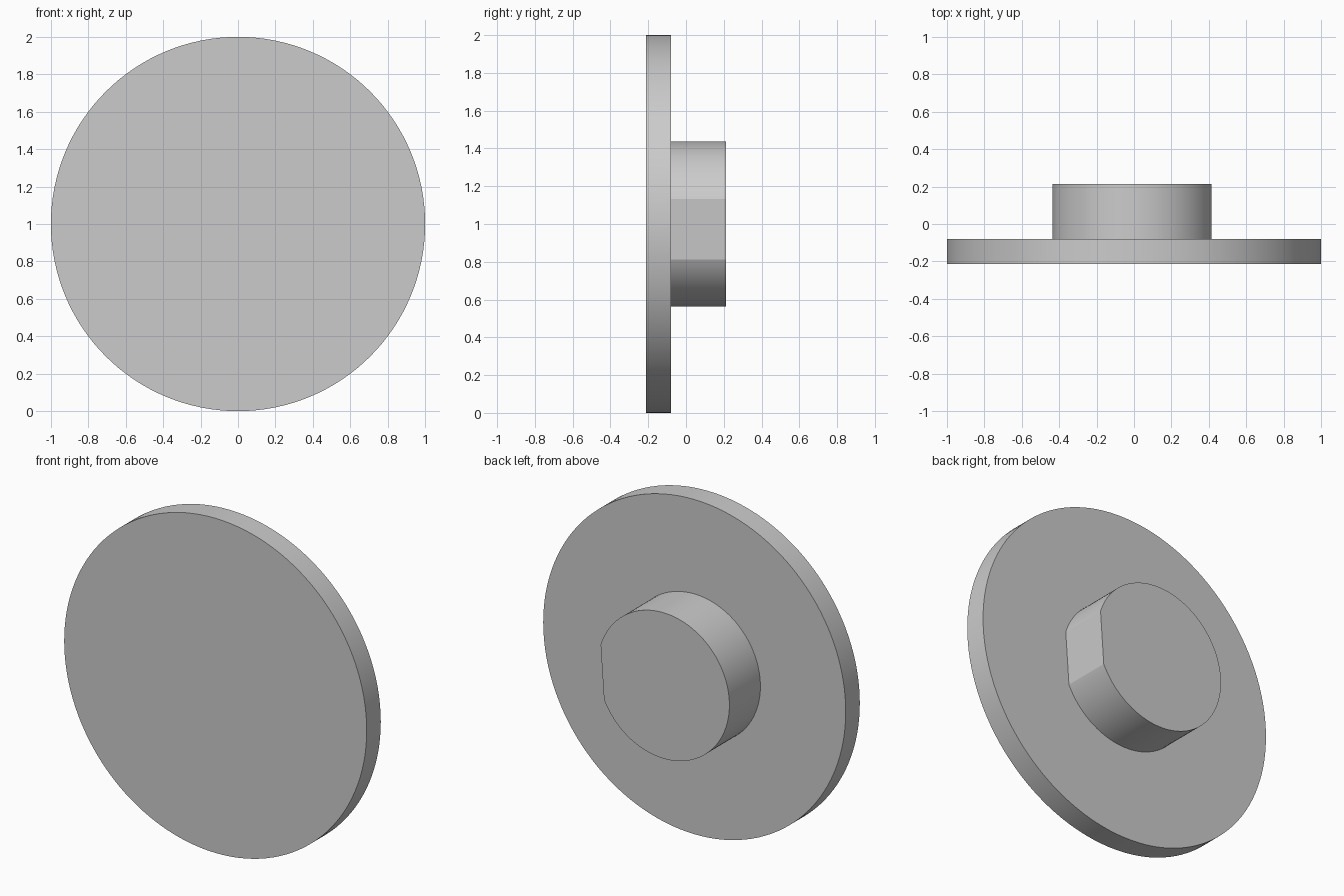
import bpy, bmesh, math
from mathutils import Matrix, Vector

cube = bpy.data.objects.get("Cube")
if cube:
    bpy.data.objects.remove(cube, do_unlink=True)

# Plain grey material
grey = bpy.data.materials.new("plain_grey")
grey.use_nodes = True
colour = (0.6, 0.6, 0.6, 1)
grey.diffuse_color = colour
grey.node_tree.nodes["Principled BSDF"].inputs["Base Color"].default_value = colour


def disc(name, radius, y0, y1, segments, flat=None):
    """Cylinder along y; flat = (direction, distance) slices off one side."""
    bm = bmesh.new()
    bmesh.ops.create_cone(bm, cap_ends=True, segments=segments,
                          radius1=radius, radius2=radius, depth=y1 - y0)
    bmesh.ops.transform(bm, verts=bm.verts, matrix=Matrix.Translation(
        (0, (y0 + y1) / 2, 1)) @ Matrix.Rotation(math.pi / 2, 4, "X"))
    if flat:
        normal = Vector((math.cos(flat[0]), 0, math.sin(flat[0])))
        cut = bmesh.ops.bisect_plane(
            bm, geom=bm.verts[:] + bm.edges[:] + bm.faces[:],
            plane_co=Vector((0, 0, 1)) + normal * flat[1],
            plane_no=normal, clear_outer=True)
        edges = [e for e in cut["geom_cut"] if isinstance(e, bmesh.types.BMEdge)]
        bmesh.ops.holes_fill(bm, edges=edges)
    bmesh.ops.recalc_face_normals(bm, faces=bm.faces)
    mesh = bpy.data.meshes.new(name)
    bm.to_mesh(mesh)
    bm.free()
    mesh.materials.append(grey)
    obj = bpy.data.objects.new(name, mesh)
    bpy.context.collection.objects.link(obj)
    bpy.ops.object.select_all(action="DESELECT")
    obj.select_set(True)
    bpy.context.view_layer.objects.active = obj
    bpy.ops.object.shade_smooth_by_angle(angle=math.radians(20))
    return obj


# Wide front plate and the round boss behind it, with a slight flat on one side
disc("front_plate", 1.0, -0.213, -0.08, 128)
disc("rear_boss", 0.436, -0.08, 0.213, 96, (math.radians(-4), 0.405))
